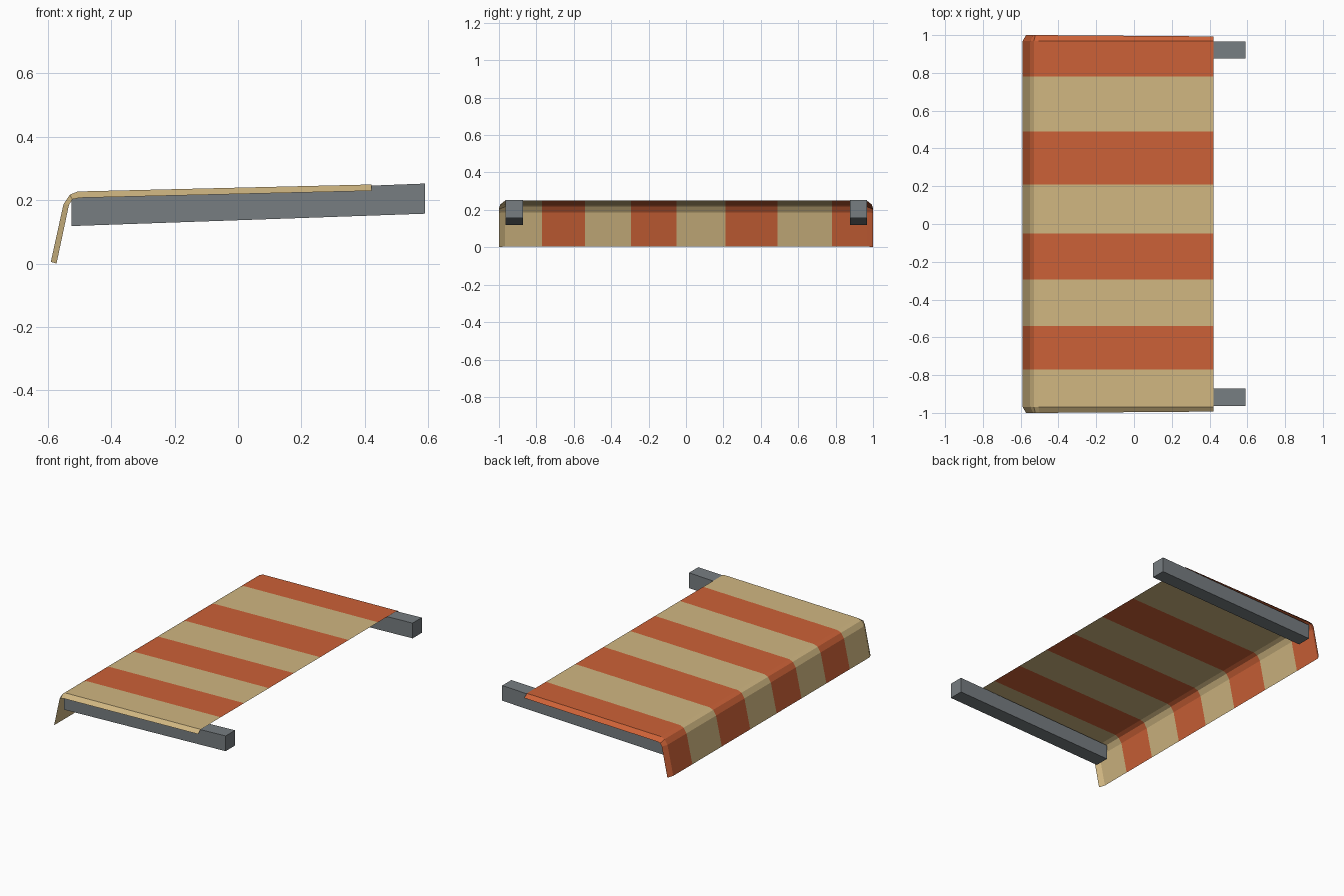
import bpy, bmesh

if "Cube" in bpy.data.objects:
    bpy.data.objects.remove(bpy.data.objects["Cube"])


def material(name, rgb):
    m = bpy.data.materials.new(name)
    m.diffuse_color = (*rgb, 1)
    m.use_nodes = True
    m.node_tree.nodes["Principled BSDF"].inputs["Base Color"].default_value = m.diffuse_color
    return m


orange = material("orange fabric", (0.604, 0.120, 0.038))
tan = material("tan fabric", (0.630, 0.470, 0.220))
grey = material("grey metal", (0.185, 0.207, 0.220))


def make_object(name, bm, mats):
    me = bpy.data.meshes.new(name)
    bm.to_mesh(me)
    bm.free()
    for m in mats:
        me.materials.append(m)
    ob = bpy.data.objects.new(name, me)
    bpy.context.collection.objects.link(ob)
    return ob


# Awning cloth: side profile (x, z) of the main sheet and of its turned-down side rims
sheet = [(0.42, 0.249), (-0.505, 0.227), (-0.53, 0.217), (-0.55, 0.187), (-0.59, 0.005)]
rim = [(0.42, 0.229), (-0.50, 0.207), (-0.522, 0.202), (-0.533, 0.184), (-0.572, 0.0)]
rim_y = [0.993, 1.0, 1.0, 1.0, 1.0]
stripes = [-0.77, -0.54, -0.295, -0.05, 0.21, 0.49, 0.78]

bm = bmesh.new()
rows = [[bm.verts.new((x, -y, z)) for (x, z), y in zip(rim, rim_y)]]
for y in [-0.968] + stripes + [0.968]:
    rows.append([bm.verts.new((x, y, z)) for x, z in sheet])
rows.append([bm.verts.new((x, y, z)) for (x, z), y in zip(rim, rim_y)])
for a, b in zip(rows, rows[1:]):
    for i in range(len(sheet) - 1):
        f = bm.faces.new((a[i], b[i], b[i + 1], a[i + 1]))
        # alternate colour by how many stripe borders lie below the face
        mid = f.calc_center_median().y
        f.material_index = sum(mid > s for s in stripes) % 2
make_object("striped_awning_cloth", bm, [tan, orange])

# Sloping support arms under the cloth
arm = [(-0.525, 0.118), (0.59, 0.157), (0.59, 0.252), (-0.525, 0.209)]
for name, y0, y1 in (("front_arm", -0.964, -0.872), ("back_arm", 0.877, 0.967)):
    bm = bmesh.new()
    a = [bm.verts.new((x, y0, z)) for x, z in arm]
    b = [bm.verts.new((x, y1, z)) for x, z in arm]
    bm.faces.new(a)
    bm.faces.new(b[::-1])
    for i in range(4):
        j = (i + 1) % 4
        bm.faces.new((a[i], b[i], b[j], a[j]))
    bmesh.ops.recalc_face_normals(bm, faces=bm.faces)
    make_object(name, bm, [grey])
